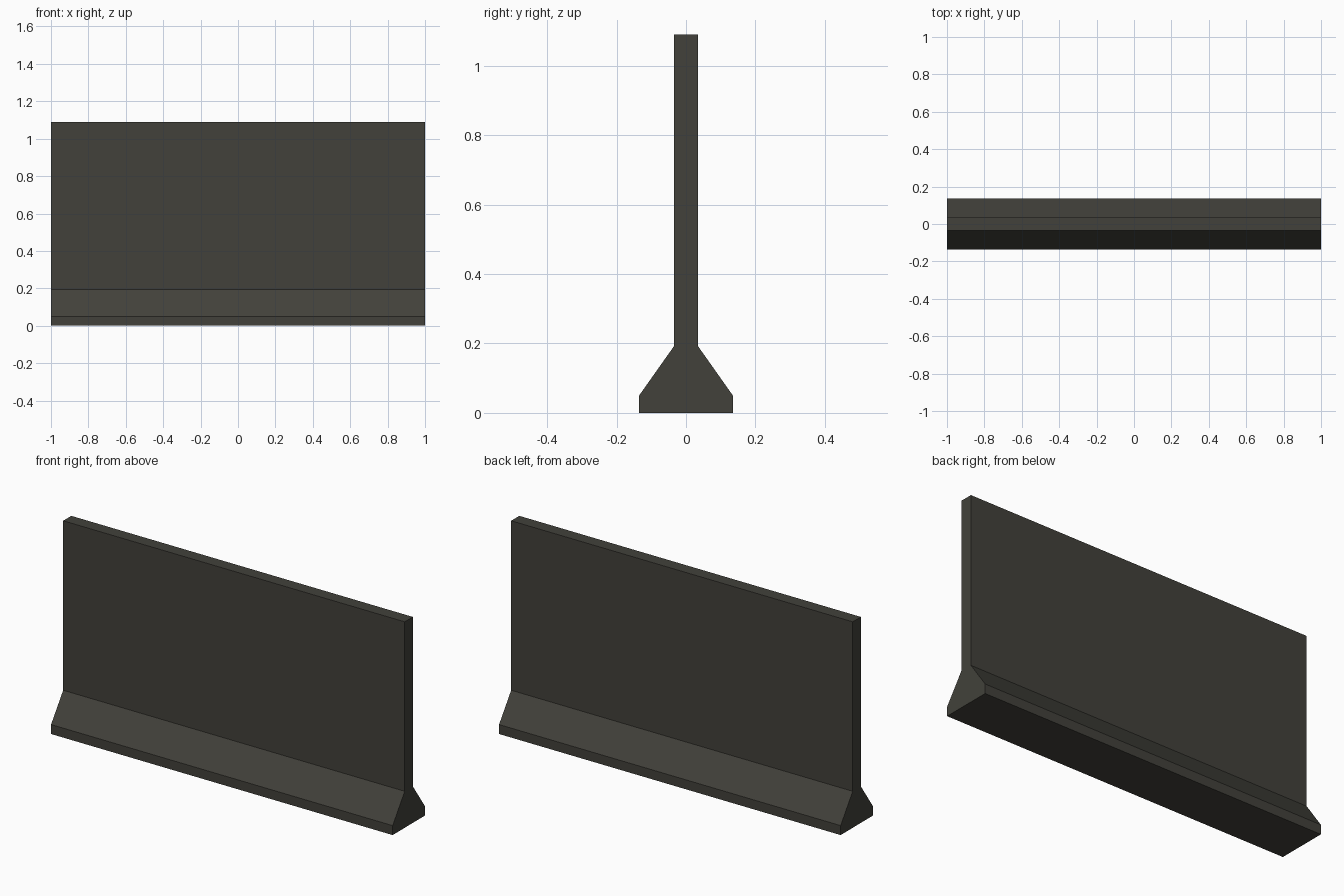
import bpy, bmesh

if "Cube" in bpy.data.objects:
    bpy.data.objects.remove(bpy.data.objects["Cube"])

LENGTH = 2.0
# Right half of the barrier cross-section (y, z), bottom to top
half = [(0.135, 0.0), (0.135, 0.05), (0.034, 0.193), (0.034, 1.09)]
profile = half + [(-y, z) for y, z in reversed(half)]

# Dark concrete material
mat = bpy.data.materials.new("dark_concrete")
mat.diffuse_color = (0.054, 0.053, 0.043, 1.0)
mat.use_nodes = True
mat.node_tree.nodes["Principled BSDF"].inputs["Base Color"].default_value = mat.diffuse_color

# Barrier: profile extruded along x
bm = bmesh.new()
end = bm.faces.new([bm.verts.new((-LENGTH / 2, y, z)) for y, z in profile])
ext = bmesh.ops.extrude_face_region(bm, geom=[end])
moved = [v for v in ext["geom"] if isinstance(v, bmesh.types.BMVert)]
bmesh.ops.translate(bm, verts=moved, vec=(LENGTH, 0, 0))
bmesh.ops.recalc_face_normals(bm, faces=bm.faces)

mesh = bpy.data.meshes.new("barrier_wall")
bm.to_mesh(mesh)
bm.free()
mesh.materials.append(mat)
bpy.context.collection.objects.link(bpy.data.objects.new("barrier_wall", mesh))
